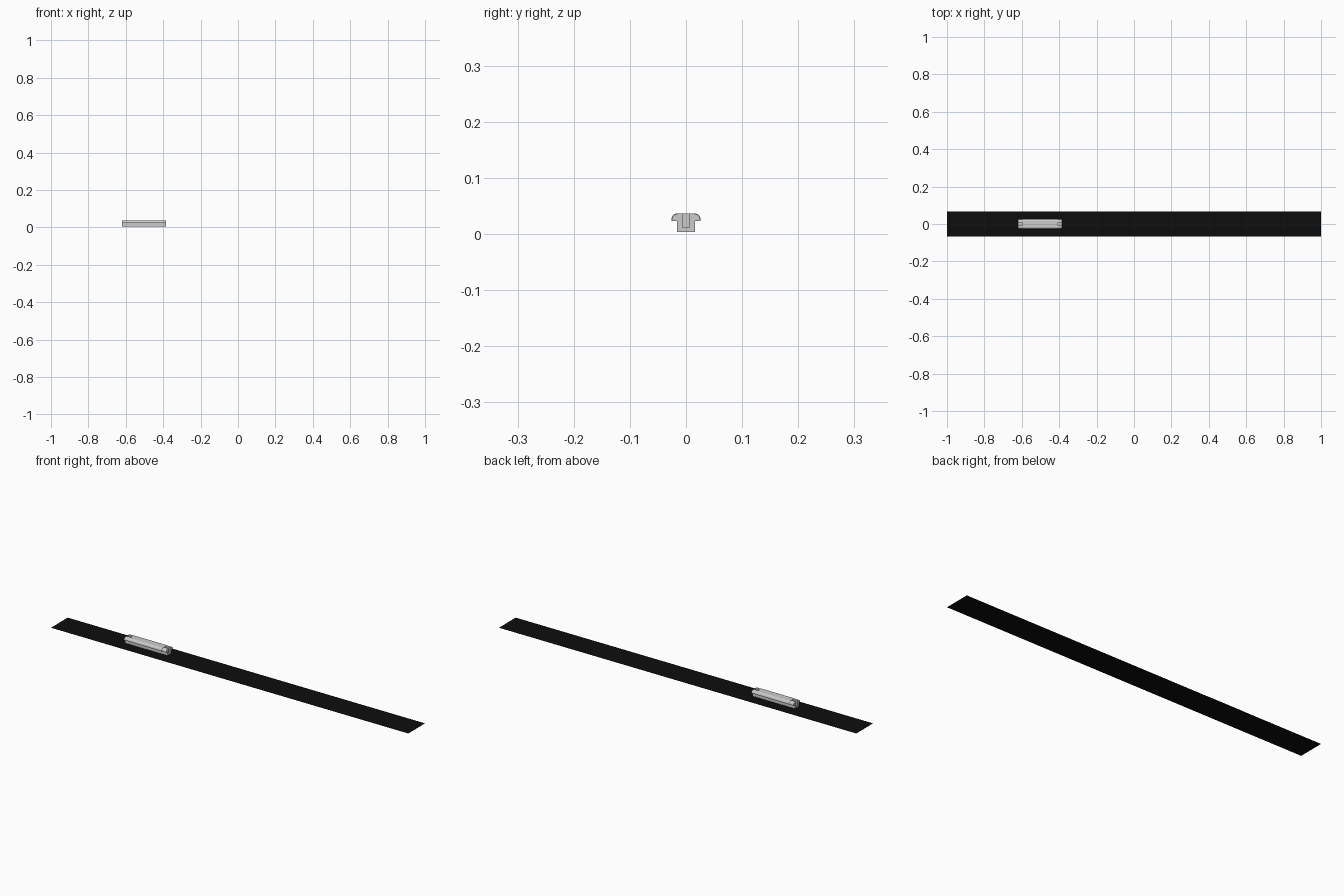
import bpy, bmesh, math

if "Cube" in bpy.data.objects:
    bpy.data.objects.remove(bpy.data.objects["Cube"])

CX, HALF, END = -0.502, 0.118, 0.025
BASE, TOP = 0.004, 0.037


def make_object(name, bm):
    bmesh.ops.recalc_face_normals(bm, faces=bm.faces)
    mesh = bpy.data.meshes.new(name)
    bm.to_mesh(mesh)
    bm.free()
    ob = bpy.data.objects.new(name, mesh)
    bpy.context.collection.objects.link(ob)
    return ob


def extrude_profile(name, pts, x0, x1):
    bm = bmesh.new()
    face = bm.faces.new([bm.verts.new((x0, y, z)) for y, z in pts])
    res = bmesh.ops.extrude_face_region(bm, geom=[face])
    verts = [v for v in res["geom"] if isinstance(v, bmesh.types.BMVert)]
    bmesh.ops.translate(bm, verts=verts, vec=(x1 - x0, 0, 0))
    return make_object(name, bm)


# T-shaped section with rounded shoulders
def tee(inset=0.0):
    w, r = 0.026 - inset, 0.011
    half = [(0.016, BASE), (0.016, 0.023), (w, 0.023)]
    for i in range(6):
        a = math.radians(90 * i / 5)
        half.append((w - r + r * math.cos(a), TOP - inset - r + r * math.sin(a)))
    return half + [(-y, z) for y, z in reversed(half)]


# End section split by a narrow central groove
def grooved_end():
    half = [p for p in tee(0.0006)[:9]] + [(0.006, TOP - 0.0006), (0.006, 0.012)]
    return half + [(-y, z) for y, z in reversed(half)]


# Flat black strip
bm = bmesh.new()
bm.faces.new([bm.verts.new(p) for p in
              ((-1, -0.067, 0), (1, -0.067, 0), (1, 0.067, 0), (-1, 0.067, 0))])
strip = make_object("flat_strip", bm)
black = bpy.data.materials.new("black")
black.diffuse_color = (0.004, 0.004, 0.004, 1)
black.use_nodes = True
black.node_tree.nodes["Principled BSDF"].inputs["Base Color"].default_value = black.diffuse_color
strip.data.materials.append(black)

# Slider body and its two grooved ends
extrude_profile("slider_body", tee(), CX - HALF + END, CX + HALF - END)
for side, label in ((-1, "left"), (1, "right")):
    extrude_profile("slider_end_" + label, grooved_end(),
                    CX + side * (HALF - END), CX + side * HALF)
